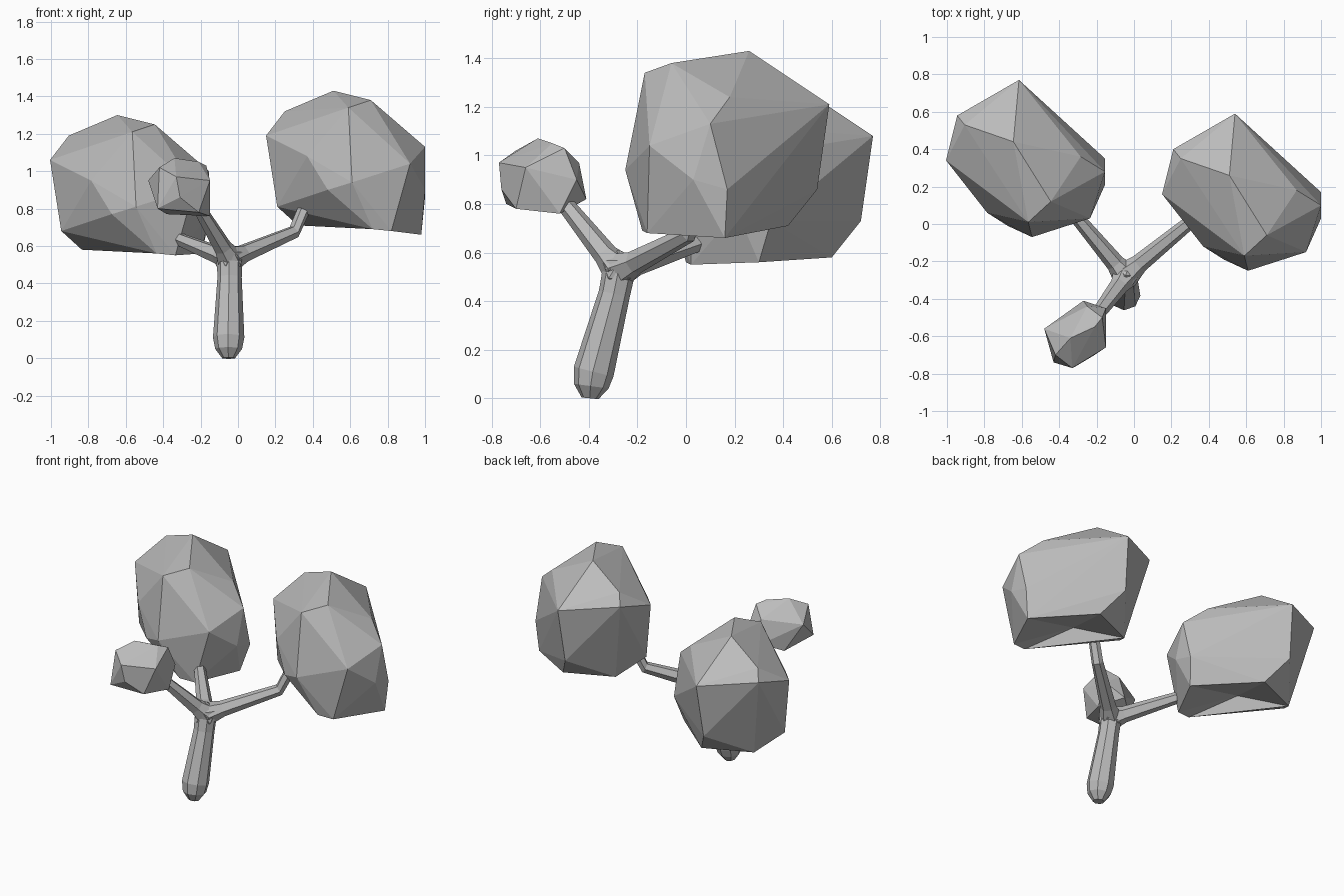
import bpy, bmesh, math
from mathutils import Vector

cube = bpy.data.objects.get("Cube")
if cube:
    bpy.data.objects.remove(cube, do_unlink=True)

# One plain grey for everything
grey = bpy.data.materials.new("plain_grey")
grey.use_nodes = True
GREY = (0.5, 0.5, 0.5, 1.0)
grey.diffuse_color = GREY
grey.node_tree.nodes["Principled BSDF"].inputs["Base Color"].default_value = GREY


def add_object(name, bm, offset=(0, 0, 0)):
    """Turn a bmesh into a flat-shaded object."""
    bmesh.ops.recalc_face_normals(bm, faces=bm.faces)
    bmesh.ops.translate(bm, verts=bm.verts, vec=Vector(offset))
    mesh = bpy.data.meshes.new(name)
    bm.to_mesh(mesh)
    bm.free()
    mesh.materials.append(grey)
    obj = bpy.data.objects.new(name, mesh)
    bpy.context.collection.objects.link(obj)
    return obj


def hull_mesh(points):
    """Closed convex skin stretched over a few corner points."""
    bm = bmesh.new()
    for p in points:
        bm.verts.new(p)
    hull = bmesh.ops.convex_hull(bm, input=bm.verts)
    loose = {e for e in hull["geom_interior"] + hull["geom_unused"]
             if isinstance(e, bmesh.types.BMVert)}
    bmesh.ops.delete(bm, geom=list(loose), context="VERTS")
    return bm


def dent_underside(bm, rim_height, centre):
    """Replace the faces below rim_height by a fan to a raised centre."""
    base = [f for f in bm.faces if all(v.co.z < rim_height for v in f.verts)]
    bmesh.ops.delete(bm, geom=base, context="FACES_ONLY")
    for e in [e for e in bm.edges if not e.link_faces]:
        bm.edges.remove(e)
    rim = [e for e in bm.edges if e.is_boundary]
    middle = bm.verts.new(centre)
    for e in rim:
        bm.faces.new((*e.verts, middle))


def limb(name, path, radii, sides=6):
    """Tapering faceted tube along a path, capped at both ends."""
    path = [Vector(p) for p in path]
    main = (path[-1] - path[0]).normalized()
    frame = main.to_track_quat("Z", "Y")
    bm = bmesh.new()
    rings = []
    for i, (centre, radius) in enumerate(zip(path, radii)):
        before = path[max(i - 1, 0)]
        after = path[min(i + 1, len(path) - 1)]
        turn = main.rotation_difference((after - before).normalized()) @ frame
        ring = []
        for k in range(sides):
            a = math.tau * k / sides
            spoke = Vector((math.cos(a), math.sin(a), 0)) * radius
            ring.append(bm.verts.new(centre + turn @ spoke))
        rings.append(ring)
    for low, high in zip(rings, rings[1:]):
        for k in range(sides):
            n = (k + 1) % sides
            bm.faces.new((low[k], low[n], high[n], high[k]))
    bm.faces.new(rings[0])
    bm.faces.new(rings[-1])
    return add_object(name, bm)


# Large leaf lumps: one shape placed twice, with its own low outer corner
crown = [
    # top and shoulders
    (.51, .26, 1.43), (.71, -.06, 1.38), (.59, -.17, 1.34),
    (.25, .35, 1.32), (.21, .4, 1.25), (.15, .16, 1.19),
    (.54, .59, 1.21), (.87, .18, 1.24), (1, .1, 1.13),
    # middle
    (.92, -.15, 1.04), (.37, -.12, 1.08), (.61, -.25, .94),
    (.48, -.19, .9), (1, .03, .9), (1, .17, .86), (.52, .54, .86),
    (.21, .12, .81),
    # underside rim
    (.82, -.16, .68), (.72, -.18, .69), (.62, .42, .71), (.32, .29, .71),
]
for name, corner, offset in (
        ("left_leaf_lump", (.98, .16, .66), (0, 0, 0)),
        ("right_leaf_lump", (.96, .12, .69), (-1.155, .18, -.13))):
    lump = hull_mesh(crown + [corner])
    dent_underside(lump, .75, (.55, .08, .79))
    add_object(name, lump, offset)

# Small leaf lump at the front
small = [
    (-.34, -.61, 1.07), (-.21, -.55, 1.05), (-.17, -.5, 1.03),
    (-.42, -.7, 1.02), (-.48, -.56, .95), (-.33, -.77, .97),
    (-.25, -.44, .97), (-.15, -.45, .9), (-.15, -.66, .95),
    (-.43, -.74, .8), (-.31, -.76, .86), (-.21, -.7, .78),
    (-.15, -.52, .76), (-.38, -.5, .77), (-.27, -.41, .82),
]
add_object("front_leaf_lump", hull_mesh(small))

# Leaning trunk with a rounded foot
fork = (-.045, -.275, .53)
limb("trunk",
     [(-.05, -.395, 0), (-.05, -.39, .05), (-.05, -.38, .11),
      (-.045, -.295, .43), fork],
     [.035, .072, .084, .065, .068], sides=8)

# Knuckle where the limbs meet
bm = bmesh.new()
bmesh.ops.create_icosphere(bm, subdivisions=1, radius=.082)
add_object("fork_knuckle", bm, fork)

# Branches reaching into the leaf lumps
widths = [.075, .05, .036, .034]
limb("left_branch",
     [fork, (.03, -.21, .56), (.3, .01, .675), (.35, .04, .79)], widths)
limb("right_branch",
     [fork, (-.1, -.21, .55), (-.31, .04, .635), (-.36, .1, .7)], widths)
limb("front_branch",
     [fork, (-.08, -.33, .59), (-.2, -.49, .79), (-.24, -.54, .86)], widths)
